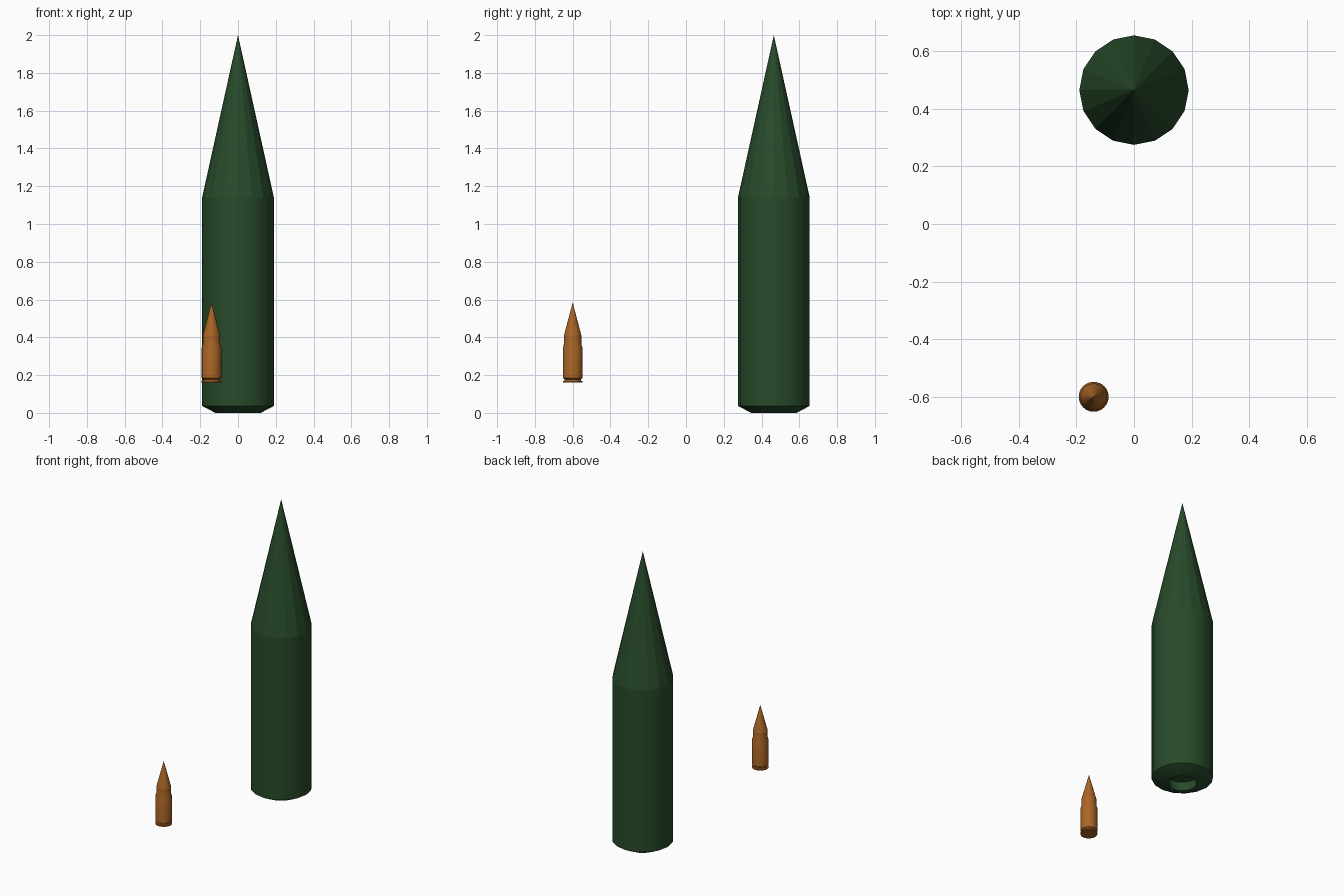
import bpy
import bmesh
from math import cos, sin, tau

cube = bpy.data.objects.get("Cube")
if cube:
    bpy.data.objects.remove(cube, do_unlink=True)


def material(name, rgb):
    mat = bpy.data.materials.new(name)
    mat.use_nodes = True
    color = (*rgb, 1)
    mat.diffuse_color = color
    bsdf = next(n for n in mat.node_tree.nodes if n.type == "BSDF_PRINCIPLED")
    bsdf.inputs["Base Color"].default_value = color
    return mat


def lathe(name, profile, sides, center, mat, smooth):
    """Revolve (radius, height) points around z; zero radius makes a pole."""
    bm = bmesh.new()
    rings = []
    for r, z in profile:
        count = sides if r > 0 else 1
        rings.append([bm.verts.new((r * cos(tau * i / sides), r * sin(tau * i / sides), z))
                      for i in range(count)])
    for low, high in zip(rings, rings[1:]):
        for i in range(sides):
            j = (i + 1) % sides
            if len(low) == 1:
                bm.faces.new((low[0], high[j], high[i]))
            elif len(high) == 1:
                bm.faces.new((low[i], low[j], high[0]))
            else:
                bm.faces.new((low[i], low[j], high[j], high[i]))
    mesh = bpy.data.meshes.new(name)
    bm.to_mesh(mesh)
    bm.free()
    mesh.materials.append(mat)
    obj = bpy.data.objects.new(name, mesh)
    obj.location = (*center, 0)
    bpy.context.collection.objects.link(obj)
    if smooth:
        bpy.ops.object.select_all(action="DESELECT")
        obj.select_set(True)
        bpy.context.view_layer.objects.active = obj
        bpy.ops.object.shade_smooth_by_angle()
    return obj


green = material("dark green paint", (0.021, 0.068, 0.023))
copper = material("copper", (0.40, 0.13, 0.019))

# Large shell: recessed base, chamfer and straight wall, then faceted nose
shell_at = (0, 0.465)
lathe("shell_body", [(0, 0.06), (0.09, 0.06), (0.09, 0), (0.12, 0), (0.19, 0.037), (0.19, 1.14)],
      16, shell_at, green, True)
lathe("shell_nose", [(0.19, 1.14), (0, 2)], 16, shell_at, green, False)

# Small cartridge: rimmed case with a shouldered neck, then pointed tip
round_at = (-0.14, -0.6)
lathe("cartridge_case",
      [(0, 0.16), (0.052, 0.16), (0.052, 0.168), (0.043, 0.17), (0.043, 0.178),
       (0.052, 0.184), (0.052, 0.345), (0.046, 0.365), (0.046, 0.41)],
      24, round_at, copper, True)
lathe("cartridge_tip", [(0.046, 0.41), (0, 0.585)], 24, round_at, copper, False)
